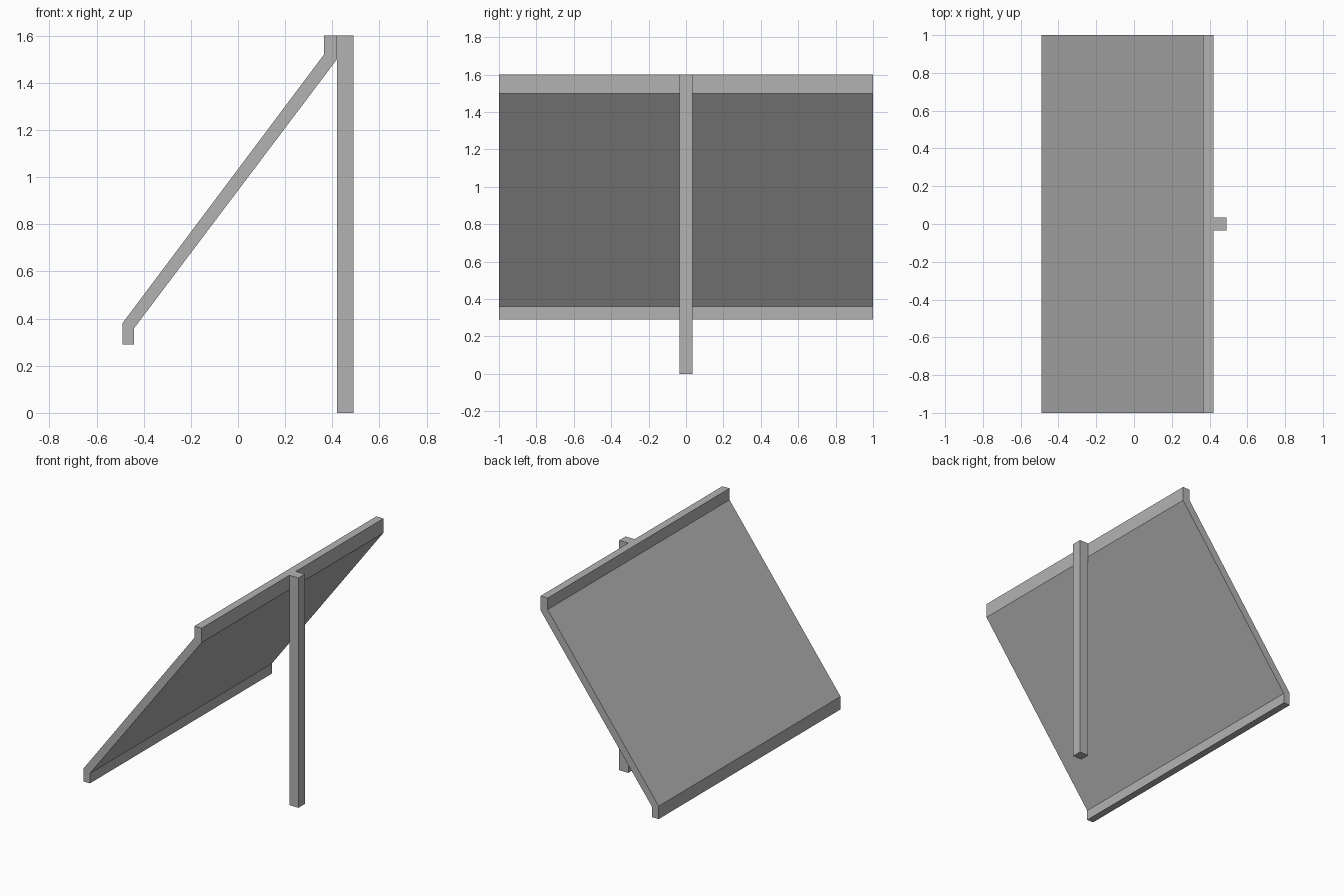
import bpy
import bmesh

cube = bpy.data.objects.get("Cube")
if cube:
    bpy.data.objects.remove(cube, do_unlink=True)

# Single plain grey
grey = bpy.data.materials.new("plain_grey")
grey.use_nodes = True
colour = (0.45, 0.45, 0.45, 1)
grey.diffuse_color = colour
grey.node_tree.nodes["Principled BSDF"].inputs["Base Color"].default_value = colour


def extrude_profile(name, profile, half_width):
    """Extrude an x-z outline evenly along y."""
    bm = bmesh.new()
    face = bm.faces.new([bm.verts.new((x, -half_width, z)) for x, z in profile])
    result = bmesh.ops.extrude_face_region(bm, geom=[face])
    moved = [v for v in result["geom"] if isinstance(v, bmesh.types.BMVert)]
    bmesh.ops.translate(bm, verts=moved, vec=(0, 2 * half_width, 0))
    bmesh.ops.recalc_face_normals(bm, faces=bm.faces)
    mesh = bpy.data.meshes.new(name)
    bm.to_mesh(mesh)
    bm.free()
    mesh.materials.append(grey)
    obj = bpy.data.objects.new(name, mesh)
    bpy.context.collection.objects.link(obj)
    return obj


# Sloping panel with upright lips at both ends
extrude_profile("sloped_panel", [
    (-0.49, 0.29), (-0.44, 0.29), (-0.44, 0.36), (0.42, 1.5),
    (0.42, 1.6), (0.365, 1.6), (0.365, 1.52), (-0.49, 0.38),
], 1.0)

# Square post behind the panel's top edge
extrude_profile("support_post", [(0.42, 0), (0.49, 0), (0.49, 1.6), (0.42, 1.6)], 0.035)
